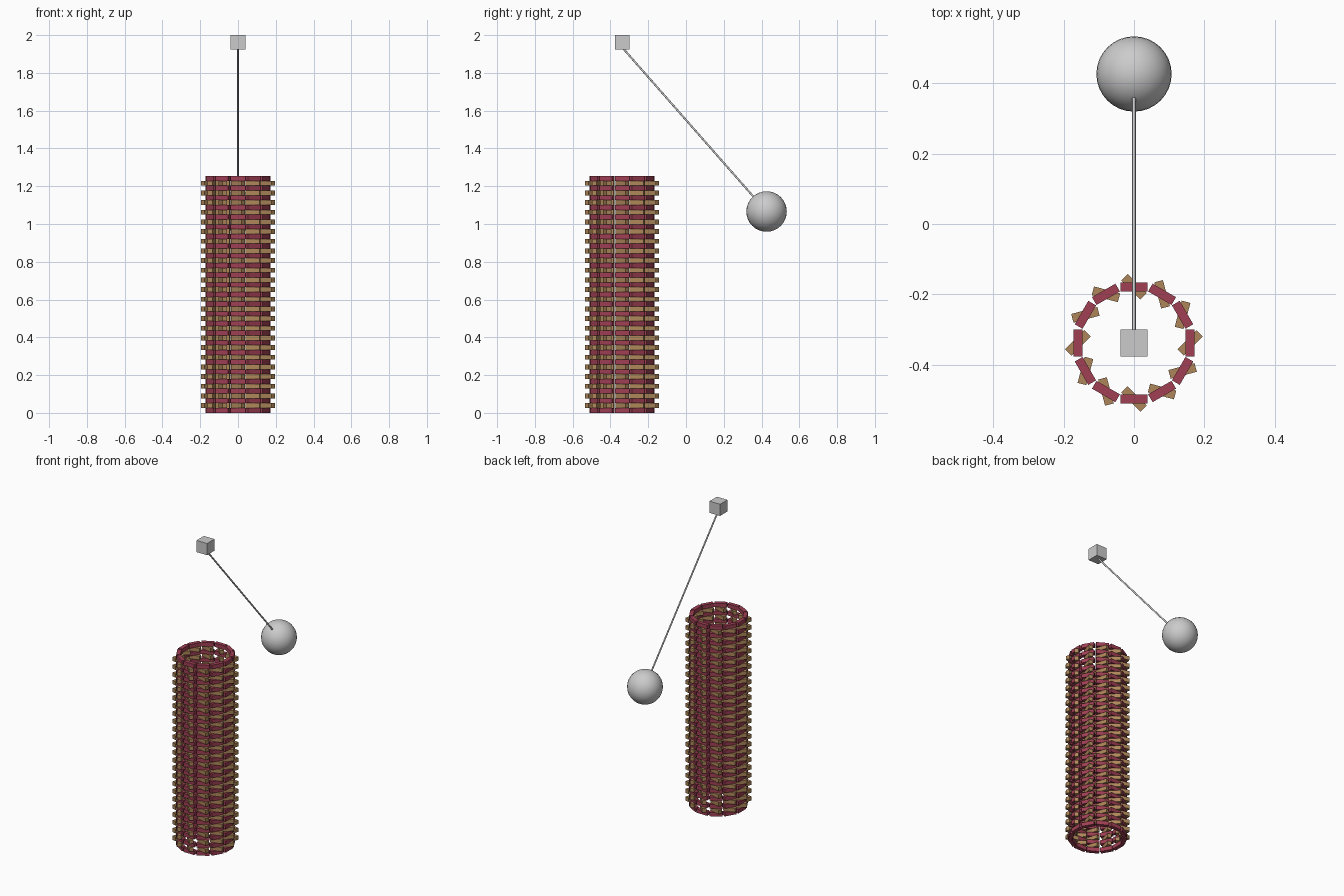
import bpy, bmesh
from math import pi, radians
from mathutils import Matrix, Vector

if "Cube" in bpy.data.objects:
    bpy.data.objects.remove(bpy.data.objects["Cube"])

U = 0.0256                        # brick height; a brick is 3 x 1 x 1 units
CENTRE = Vector((0, -0.338, 0))   # tower axis
RADIUS = 0.1595
BALL = Vector((0, 0.4265, 1.066))


def material(name, rgb):
    mat = bpy.data.materials.new(name)
    mat.diffuse_color = (*rgb, 1)
    mat.use_nodes = True
    mat.node_tree.nodes["Principled BSDF"].inputs["Base Color"].default_value = mat.diffuse_color
    return mat


def brick_rings(name, first_layer, count, turn, mat):
    """Ring of 12 bricks, each turned from the radial direction, stacked every second layer."""
    bm = bmesh.new()
    for i in range(12):
        place = (Matrix.Rotation(i * pi / 6, 4, 'Z')
                 @ Matrix.Translation((RADIUS, 0, 0))
                 @ Matrix.Rotation(turn, 4, 'Z')
                 @ Matrix.Diagonal((3 * U, U, U, 1)))
        bmesh.ops.create_cube(bm, size=1, matrix=place)
    mesh = bpy.data.meshes.new(name)
    bm.to_mesh(mesh)
    bm.free()
    mesh.materials.append(mat)
    ob = bpy.data.objects.new(name, mesh)
    bpy.context.collection.objects.link(ob)
    ob.location = CENTRE + Vector((0, 0, (first_layer + 0.5) * U))
    arr = ob.modifiers.new("layers", 'ARRAY')
    arr.count = count
    arr.use_relative_offset = False
    arr.use_constant_offset = True
    arr.constant_offset_displace = (0, 0, 2 * U)
    return ob


# Tower: tangential red bricks alternating with diagonal tan bricks
brick_rings("tower_red_bricks", 0, 25, radians(90), material("red", (0.35, 0.05, 0.09)))
brick_rings("tower_tan_bricks", 1, 24, radians(45), material("tan", (0.42, 0.24, 0.10)))

# Anchor block above the tower
bpy.ops.mesh.primitive_cube_add(size=3 * U, location=CENTRE + Vector((0, 0, 2 - 1.5 * U)))
bpy.context.object.name = "anchor_block"

# Wrecking ball
bpy.ops.mesh.primitive_uv_sphere_add(segments=32, ring_count=16, radius=0.107, location=BALL)
bpy.context.object.name = "wrecking_ball"
bpy.ops.object.shade_smooth_by_angle()

# Cable from block to ball
top = CENTRE + Vector((0, 0, 1.935))
span = BALL - top
bpy.ops.mesh.primitive_cylinder_add(vertices=16, radius=0.005, depth=span.length,
                                    location=(top + BALL) / 2,
                                    rotation=span.to_track_quat('Z', 'Y').to_euler())
bpy.context.object.name = "cable"
bpy.ops.object.shade_smooth_by_angle()
